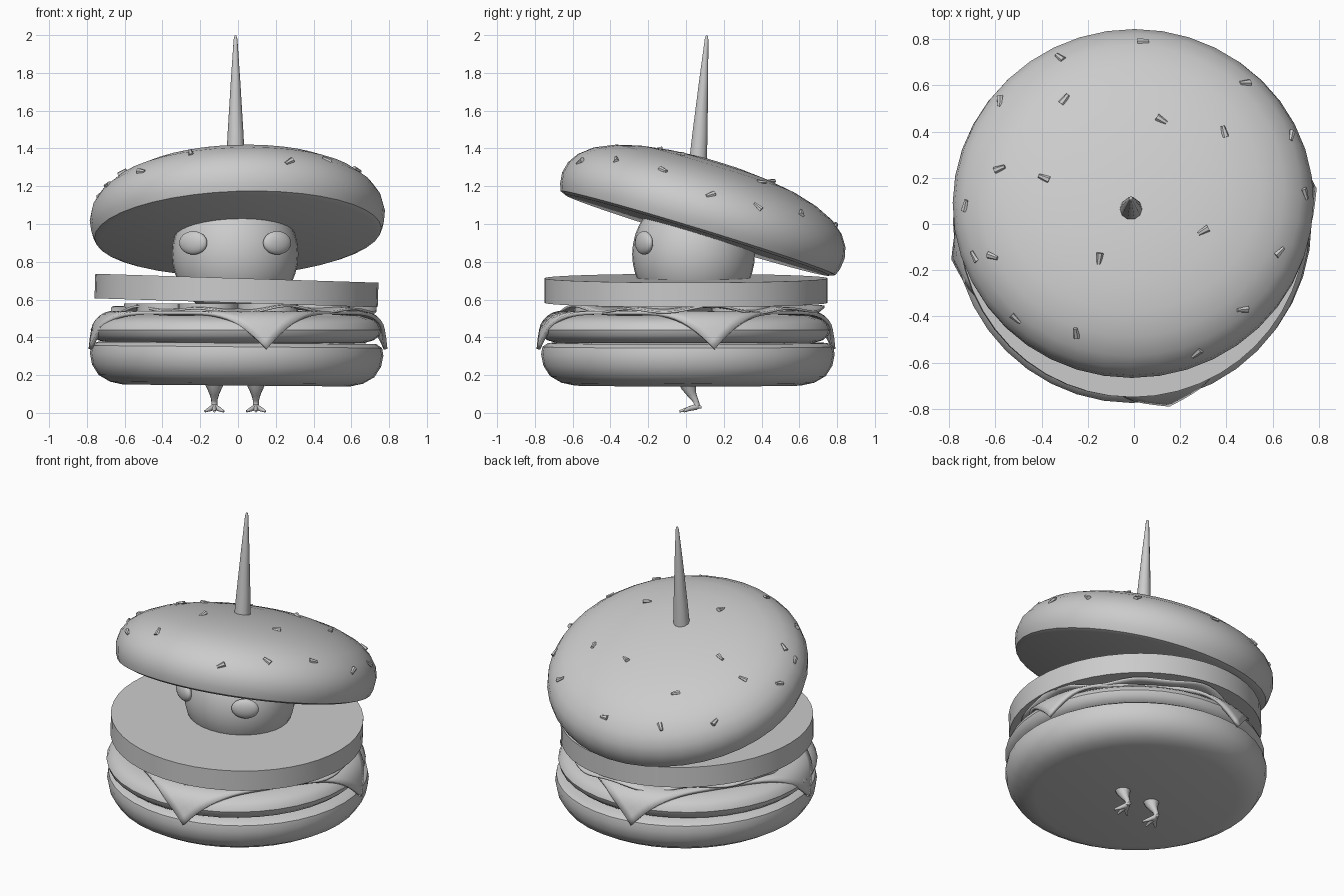
import bpy, bmesh, math
from mathutils import Vector, Matrix
from mathutils.bvhtree import BVHTree

cube = bpy.data.objects.get("Cube")
if cube:
    bpy.data.objects.remove(cube, do_unlink=True)


def finish(name, bm, angle=40):
    """Turn a bmesh into a smooth-shaded object."""
    mesh = bpy.data.meshes.new(name)
    bmesh.ops.recalc_face_normals(bm, faces=bm.faces)
    bm.to_mesh(mesh)
    bm.free()
    obj = bpy.data.objects.new(name, mesh)
    bpy.context.collection.objects.link(obj)
    smooth(obj, angle)
    return obj


def smooth(obj, angle=40):
    bpy.ops.object.select_all(action='DESELECT')
    obj.select_set(True)
    bpy.context.view_layer.objects.active = obj
    bpy.ops.object.shade_smooth_by_angle(angle=math.radians(angle))


def revolve(name, profile, loc=(0, 0, 0), tilt=(0, 0), segments=40, angle=40):
    """Spin a (radius, height) profile about z, then tilt it about x and y."""
    bm = bmesh.new()
    verts = [bm.verts.new((r, 0, z)) for r, z in profile]
    edges = [bm.edges.new(pair) for pair in zip(verts, verts[1:])]
    bmesh.ops.spin(bm, geom=verts + edges, axis=(0, 0, 1), cent=(0, 0, 0),
                   angle=math.tau, steps=segments, use_duplicate=False)
    bmesh.ops.remove_doubles(bm, verts=bm.verts, dist=0.0005)
    obj = finish(name, bm, angle)
    obj.location = loc
    obj.rotation_euler = (math.radians(tilt[0]), math.radians(tilt[1]), 0)
    return obj


def ellipsoid(name, loc, scale, turn=0):
    bm = bmesh.new()
    bmesh.ops.create_uvsphere(bm, u_segments=32, v_segments=20, radius=1)
    bmesh.ops.scale(bm, vec=scale, verts=bm.verts)
    obj = finish(name, bm, 180)
    obj.location = loc
    obj.rotation_euler.z = turn
    return obj


def thicken(obj, amount):
    mod = obj.modifiers.new("Thickness", 'SOLIDIFY')
    mod.thickness = amount
    mod.offset = 0


# Bottom bun and patty
revolve("bottom_bun", [(0, 0.145), (0.6, 0.145), (0.67, 0.16), (0.73, 0.195),
                       (0.765, 0.25), (0.777, 0.31), (0.77, 0.35),
                       (0.74, 0.37), (0.6, 0.375), (0, 0.375)],
        loc=(-0.01, 0.01, 0), tilt=(0, 0.5))
revolve("patty", [(0, 0.365), (0.68, 0.37), (0.73, 0.385), (0.76, 0.41),
                  (0.77, 0.44), (0.757, 0.47), (0.725, 0.495),
                  (0.66, 0.515), (0, 0.52)], loc=(-0.01, -0.005, 0))

# Square cheese slice draped over the patty rim
HALF, FLAT, BEND, TOP = 0.65, 0.66, 0.11, 0.53
bm = bmesh.new()
bmesh.ops.create_grid(bm, x_segments=32, y_segments=32, size=HALF)
bmesh.ops.rotate(bm, verts=bm.verts, matrix=Matrix.Rotation(math.radians(56), 3, 'Z'))
for v in bm.verts:
    r = v.co.xy.length
    extra = r - FLAT
    z, out = TOP, r
    if extra > 0:
        a = min(extra / BEND, math.radians(75))
        rest = extra - a * BEND
        out = FLAT + BEND * math.sin(a) + rest * 0.26
        z = TOP - BEND * (1 - math.cos(a)) - rest * 0.97
    if r > 0:
        v.co.x *= out / r
        v.co.y *= out / r
    v.co.z = z
cheese = finish("cheese_slice", bm)
thicken(cheese, 0.02)

# Ruffled lettuce leaf
bm = bmesh.new()
RINGS, STEPS = 8, 96
rows = []
for i in range(RINGS + 1):
    t = i / RINGS
    row = []
    for k in range(STEPS):
        a = math.tau * k / STEPS
        wave = math.sin(9 * a) + 0.6 * math.sin(5 * a + 1)
        r = 0.3 + 0.38 * t + 0.025 * t * math.sin(4 * a + 2)
        z = 0.56 + 0.014 * wave * t - 0.015 * t * t
        row.append(bm.verts.new((r * math.cos(a), r * math.sin(a), z)))
    rows.append(row)
for inner, outer in zip(rows, rows[1:]):
    for k in range(STEPS):
        n = (k + 1) % STEPS
        bm.faces.new((inner[k], outer[k], outer[n], inner[n]))
lettuce = finish("lettuce", bm)
lettuce.location = (0.03, 0.03, 0)
thicken(lettuce, 0.012)

# Pickle slices
for i, deg in enumerate((215, 250, 290, 340, 40, 110, 165)):
    a = math.radians(deg)
    revolve(f"pickle_{i + 1}", [(0, 0.525), (0.16, 0.525), (0.16, 0.58), (0, 0.58)],
            loc=(0.46 * math.cos(a), 0.46 * math.sin(a), 0), segments=24)

# Thick slice on top of the filling
revolve("tomato_slice", [(0, -0.065), (0.75, -0.065), (0.75, 0.065), (0, 0.065)],
        loc=(-0.008, 0, 0.648), tilt=(0, 1.8), segments=48)

# Round head with bulging eyes
ellipsoid("head", (-0.015, 0.04, 0.84), (0.335, 0.325, 0.335))
for name, side in (("right_eye", -1), ("left_eye", 1)):
    ellipsoid(name, (-0.015 + side * 0.222, -0.222, 0.9), (0.082, 0.032, 0.062),
              side * math.radians(28))

# Tilted top bun
top_bun = revolve("top_bun", [(0, 0), (0.73, 0), (0.76, 0.012), (0.775, 0.05),
                              (0.782, 0.11), (0.768, 0.17), (0.73, 0.228),
                              (0.66, 0.285), (0.56, 0.33), (0.43, 0.365),
                              (0.28, 0.388), (0.14, 0.4), (0, 0.404)],
                  loc=(0, 0.06, 0.94), tilt=(-17, -2))

# Sesame seeds dropped onto the dome
bpy.context.view_layer.update()
bm = bmesh.new()
bm.from_mesh(top_bun.data)
bm.transform(top_bun.matrix_world)
dome = BVHTree.FromBMesh(bm)
bm.free()
spots = [(.04, .79), (-.32, .72), (-.58, .53), (-.3, .54), (.48, .61), (.12, .45),
         (.39, .4), (.68, .38), (-.58, .24), (-.39, .2), (.74, .13), (-.73, .08),
         (.3, -.03), (-.61, -.14), (-.69, -.14), (-.15, -.15), (.63, -.12),
         (.47, -.37), (-.51, -.41), (-.25, -.47), (.27, -.56)]
for i, (x, y) in enumerate(spots):
    hit, normal, _, _ = dome.ray_cast(Vector((x, y, 3)), Vector((0, 0, -1)))
    if hit is None:
        continue
    bm = bmesh.new()
    bmesh.ops.create_cone(bm, cap_ends=True, segments=6, radius1=0.016,
                          radius2=0.009, depth=0.05)
    bmesh.ops.rotate(bm, verts=bm.verts, matrix=Matrix.Rotation(math.pi / 2, 3, 'Y'))
    bmesh.ops.scale(bm, vec=(1, 1, 0.8), verts=bm.verts)
    seed = finish(f"sesame_seed_{i + 1}", bm)
    spin = Matrix.Rotation(i * 2.4, 4, 'Z')
    lay = Vector((0, 0, 1)).rotation_difference(normal).to_matrix().to_4x4()
    seed.matrix_world = Matrix.Translation(hit + normal * 0.003) @ lay @ spin

# Leaning toothpick
revolve("toothpick", [(0, 0), (0.052, 0), (0.042, 0.2), (0.025, 0.48), (0.01, 0.7),
                      (0.005, 0.718), (0, 0.721)],
        loc=(-0.013, 0.06, 1.28), tilt=(-4, 0), segments=10, angle=50)


def limb(name, paths):
    """Tapered tubes along (x, y, z, radius) paths."""
    curve = bpy.data.curves.new(name, 'CURVE')
    curve.dimensions = '3D'
    curve.bevel_depth = 1
    curve.bevel_resolution = 3
    curve.use_fill_caps = True
    for path in paths:
        spline = curve.splines.new('POLY')
        spline.points.add(len(path) - 1)
        for point, (x, y, z, r) in zip(spline.points, path):
            point.co = (x, y, z, 1)
            point.radius = r
    obj = bpy.data.objects.new(name, curve)
    bpy.context.collection.objects.link(obj)
    bpy.ops.object.select_all(action='DESELECT')
    obj.select_set(True)
    bpy.context.view_layer.objects.active = obj
    bpy.ops.object.convert(target='MESH')
    smooth(obj, 60)
    return obj


# Little legs with three front toes and a spur
shin = [(0, 0.012, 0.165, 0.055), (0, 0.016, 0.135, 0.042), (0, 0.03, 0.1, 0.026),
        (0, 0.048, 0.07, 0.017), (0, 0.058, 0.045, 0.016), (0, 0.05, 0.028, 0.017)]
toes = [[(0, 0.055, 0.032, 0.016), (dx * 0.5, 0.01, 0.02, 0.012),
         (dx, tip, 0.008, 0.006)] for dx, tip in ((-0.05, -0.01), (0, -0.035), (0.05, -0.01))]
spur = [(0, 0.055, 0.035, 0.014), (0, 0.082, 0.03, 0.006)]
for name, x in (("right_leg", -0.125), ("left_leg", 0.095)):
    limb(name, [shin, spur] + toes).location.x = x
